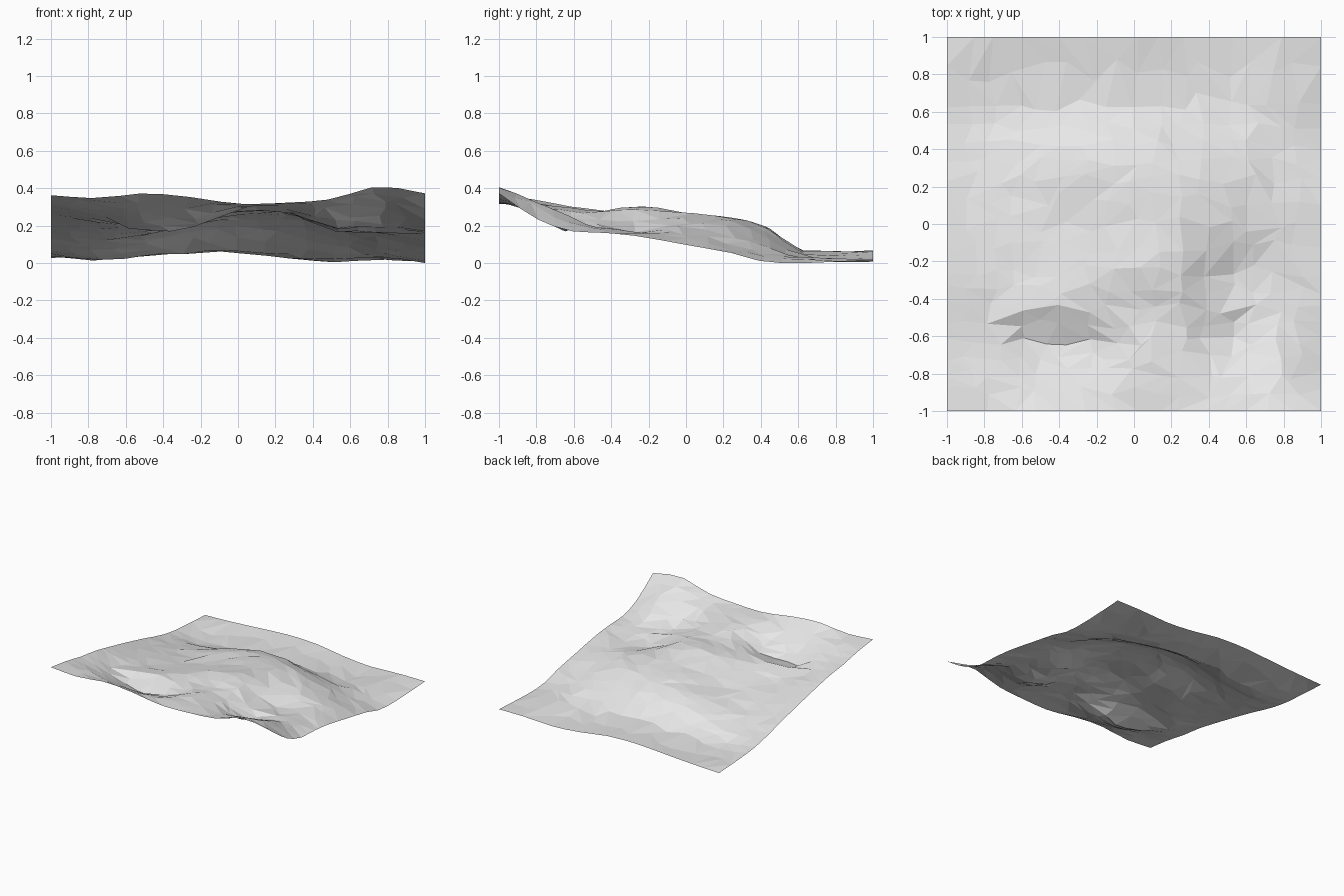
import bpy, bmesh, random

if "Cube" in bpy.data.objects:
    bpy.data.objects.remove(bpy.data.objects["Cube"])

random.seed(4)

# Survey lines: heights from left to right, one row per line from front to back
ROW_Y = [-1, -.8, -.62, -.45, -.25, 0, .25, .42, .65, 1]
HEIGHTS = [
    [.365, .350, .375, .355, .320, .325, .345, .412, .375],
    [.340, .315, .270, .255, .305, .310, .290, .338, .240],
    [.305, .250, .172, .190, .285, .285, .190, .250, .175],
    [.285, .225, .240, .252, .275, .282, .200, .190, .165],
    [.245, .200, .200, .240, .303, .285, .175, .170, .145],
    [.190, .160, .165, .210, .265, .270, .220, .160, .100],
    [.130, .110, .150, .205, .245, .235, .190, .100, .055],
    [.085, .075, .110, .175, .205, .170, .110, .060, .010],
    [.050, .015, .030, .055, .060, .045, .020, .030, .003],
    [.030, .040, .055, .070, .065, .030, .010, .020, .020],
]
SUB = 2                                   # facets between survey points


def spline(vals, t):
    """Smooth curve through evenly indexed values."""
    n = len(vals)
    i = min(int(t), n - 2)
    f = t - i
    b, c = vals[i], vals[i + 1]
    a = vals[i - 1] if i > 0 else 2 * b - c
    d = vals[i + 2] if i + 2 < n else 2 * c - b
    return b + .5 * f * (c - a + f * (2 * a - 5 * b + 4 * c - d
                                      + f * (3 * (b - c) + d - a)))


nx = (len(HEIGHTS[0]) - 1) * SUB
ny = (len(ROW_Y) - 1) * SUB

# Terrain sheet: irregular low-poly triangles with a straight square border
bm = bmesh.new()
grid = []
for j in range(ny + 1):
    line = []
    for i in range(nx + 1):
        u, v = i / SUB, j / SUB
        if 0 < i < nx:
            u += random.uniform(-.17, .17)
        if 0 < j < ny:
            v += random.uniform(-.17, .17)
        x = -1 + u * .25
        y = max(-1, min(1, spline(ROW_Y, v)))
        z = spline([spline(row, u) for row in HEIGHTS], v)
        if 0 < i < nx and 0 < j < ny:
            z += random.uniform(-.005, .005)
        line.append(bm.verts.new((x, y, z)))
    grid.append(line)

for j in range(ny):
    for i in range(nx):
        a, b = grid[j][i], grid[j][i + 1]
        c, d = grid[j + 1][i + 1], grid[j + 1][i]
        # split each cell along the diagonal with the smaller height change
        if abs(a.co.z - c.co.z) < abs(b.co.z - d.co.z):
            tris = ((a, b, c), (a, c, d))
        else:
            tris = ((a, b, d), (b, c, d))
        for t in tris:
            bm.faces.new(t)

# Rest the lowest point on the ground
low = min(v.co.z for v in bm.verts)
for v in bm.verts:
    v.co.z -= low

mesh = bpy.data.meshes.new("terrain")
bm.to_mesh(mesh)
bm.free()
terrain = bpy.data.objects.new("terrain", mesh)
bpy.context.collection.objects.link(terrain)

# Plain light grey ground colour
grey = bpy.data.materials.new("light grey")
grey.diffuse_color = (.8, .8, .8, 1)
grey.use_nodes = True
grey.node_tree.nodes["Principled BSDF"].inputs["Base Color"].default_value = grey.diffuse_color
mesh.materials.append(grey)
